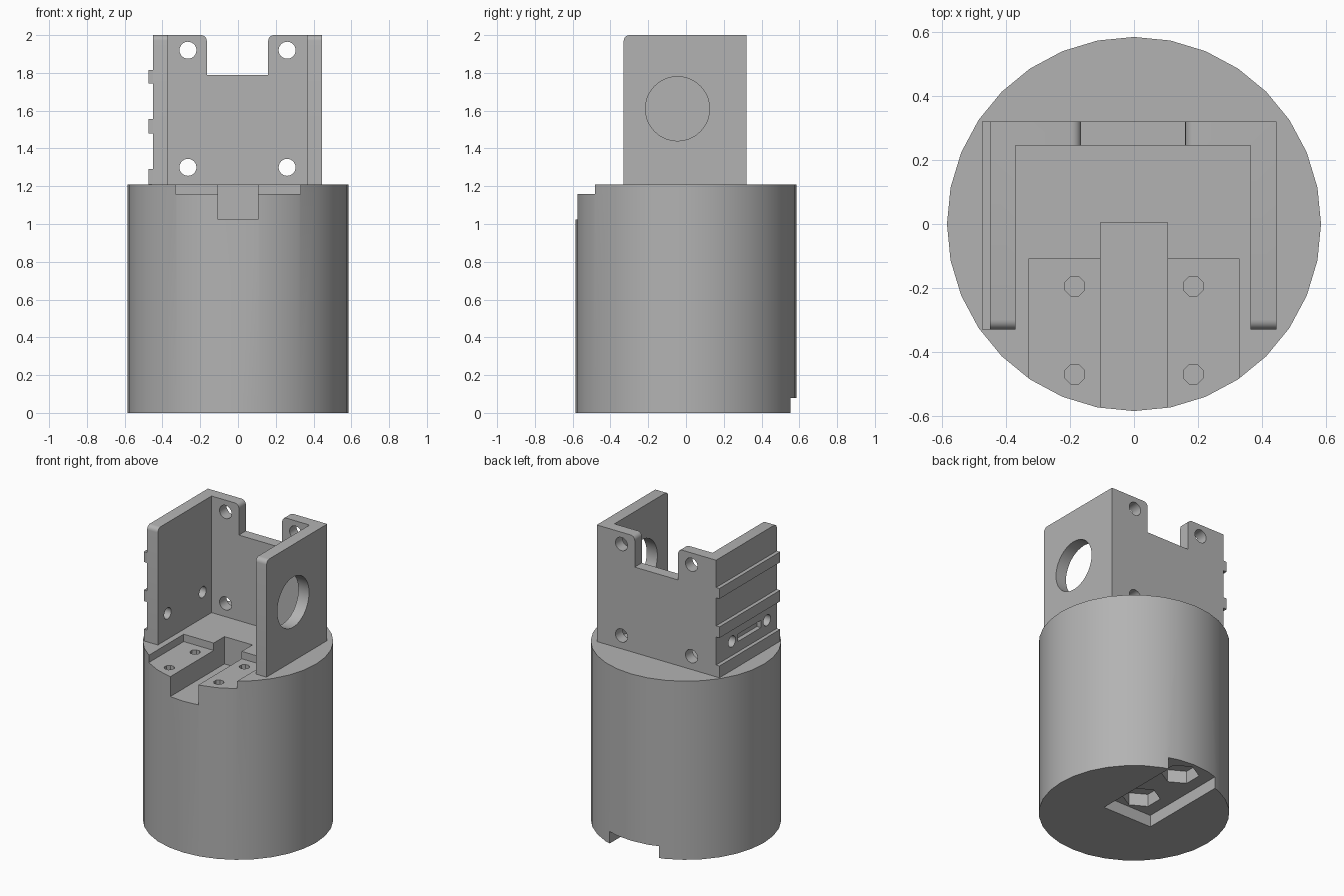
import bpy, bmesh, math
from mathutils import Matrix, Vector

cube = bpy.data.objects.get("Cube")
if cube:
    bpy.data.objects.remove(cube, do_unlink=True)

grey = bpy.data.materials.new("plain grey")
grey.use_nodes = True
colour = (0.45, 0.45, 0.45, 1)
grey.diffuse_color = colour
grey.node_tree.nodes["Principled BSDF"].inputs["Base Color"].default_value = colour


def add(name, bm):
    bmesh.ops.recalc_face_normals(bm, faces=bm.faces)
    mesh = bpy.data.meshes.new(name)
    bm.to_mesh(mesh)
    bm.free()
    mesh.materials.append(grey)
    ob = bpy.data.objects.new(name, mesh)
    bpy.context.collection.objects.link(ob)
    return ob


def box(name, lo, hi):
    bm = bmesh.new()
    lo, hi = Vector(lo), Vector(hi)
    bmesh.ops.create_cube(bm, size=1)
    for v in bm.verts:
        v.co = (lo + hi) / 2 + v.co * (hi - lo)
    return add(name, bm)


def rod(name, centre, r, length, sides=24, axis="Z", turn=0):
    bm = bmesh.new()
    rot = {"X": Matrix.Rotation(math.pi / 2, 4, "Y"),
           "Y": Matrix.Rotation(math.pi / 2, 4, "X"),
           "Z": Matrix.Identity(4)}[axis]
    bmesh.ops.create_cone(bm, cap_ends=True, segments=sides, radius1=r, radius2=r, depth=length,
                          matrix=Matrix.Translation(centre) @ rot @ Matrix.Rotation(turn, 4, "Z"))
    return add(name, bm)


def boolean(ob, others, operation="DIFFERENCE"):
    bpy.context.view_layer.objects.active = ob
    for other in others:
        other.hide_render = True
        mod = ob.modifiers.new("shape", "BOOLEAN")
        mod.operation = operation
        mod.solver = "EXACT"
        mod.object = other
        bpy.ops.object.modifier_apply(modifier=mod.name)
        bpy.data.objects.remove(other, do_unlink=True)


def smooth(ob):
    bpy.ops.object.select_all(action="DESELECT")
    ob.select_set(True)
    bpy.context.view_layer.objects.active = ob
    bpy.ops.object.shade_smooth_by_angle(angle=math.radians(30))


FLOOR, TOP = 1.21, 2.0

# Round base with stepped channel on top and nut recess below
base = rod("base_drum", (0, 0, FLOOR / 2), 0.585, FLOOR, sides=32)
cuts = [box("cut", (-0.33, -0.8, 1.16), (0.33, -0.11, 1.4)),
        box("cut", (-0.105, -0.8, 1.025), (0.105, 0.005, 1.4)),
        box("cut", (-0.185, -0.065, -0.1), (0.185, 0.8, 0.08))]
for x in (-0.185, 0.185):
    for y in (-0.195, -0.47):
        cuts.append(rod("cut", (x, y, 1.1), 0.033, 0.5, sides=8, turn=math.pi / 8))
for y in (0.07, 0.44):
    cuts.append(rod("cut", (0, y, 0.1), 0.118, 0.13, sides=6))
boolean(base, cuts)
smooth(base)

# U-shaped bracket extruded from its plan
bm = bmesh.new()
plan = [(-0.45, -0.33), (-0.37, -0.33), (-0.37, 0.245), (0.365, 0.245),
        (0.365, -0.33), (0.445, -0.33), (0.445, 0.32), (-0.45, 0.32)]
face = bm.faces.new([bm.verts.new((x, y, FLOOR)) for x, y in plan])
new = bmesh.ops.extrude_face_region(bm, geom=[face])["geom"]
bmesh.ops.translate(bm, vec=(0, 0, TOP - FLOOR),
                    verts=[g for g in new if isinstance(g, bmesh.types.BMVert)])
bracket = add("bracket", bm)
boolean(bracket, [box("cut", (-0.165, 0.2, 1.79), (0.16, 0.4, 2.2))])

# Rounded front corners of the arms and rounded notch corners
bm = bmesh.new()
bm.from_mesh(bracket.data)


def is_round(edge):
    a, b = (v.co for v in edge.verts)
    mid = (a + b) / 2
    if min(a.z, b.z) < TOP - 0.001:
        return False
    front = max(a.y, b.y) < -0.32
    notch = abs(a.x - b.x) < 0.001 and abs(mid.x) < 0.2
    return front or notch


bmesh.ops.bevel(bm, geom=[e for e in bm.edges if is_round(e)], offset=0.03,
                offset_type="OFFSET", segments=5, profile=0.5, affect="EDGES")
bm.to_mesh(bracket.data)
bm.free()

# Ribs along the outside of the right arm
boolean(bracket, [box("rib", (-0.475, -0.33, lo), (-0.44, 0.32, hi))
                  for lo, hi in ((FLOOR, 1.29), (1.48, 1.555), (1.745, 1.815))], "UNION")

# Bolt holes, shaft hole, arm holes and shallow slot
cuts = [rod("cut", (x, 0.28, z), 0.045, 0.2, axis="Y")
        for x in (-0.265, 0.26) for z in (1.30, 1.92)]
cuts.append(rod("cut", (0.405, -0.045, 1.61), 0.17, 0.2, sides=40, axis="X"))
cuts += [rod("cut", (-0.41, y, 1.385), 0.038, 0.2, sides=16, axis="X") for y in (-0.225, 0.15)]
cuts.append(box("cut", (-0.5, -0.16, 1.36), (-0.42, 0.085, 1.41)))
boolean(bracket, cuts)
smooth(bracket)
